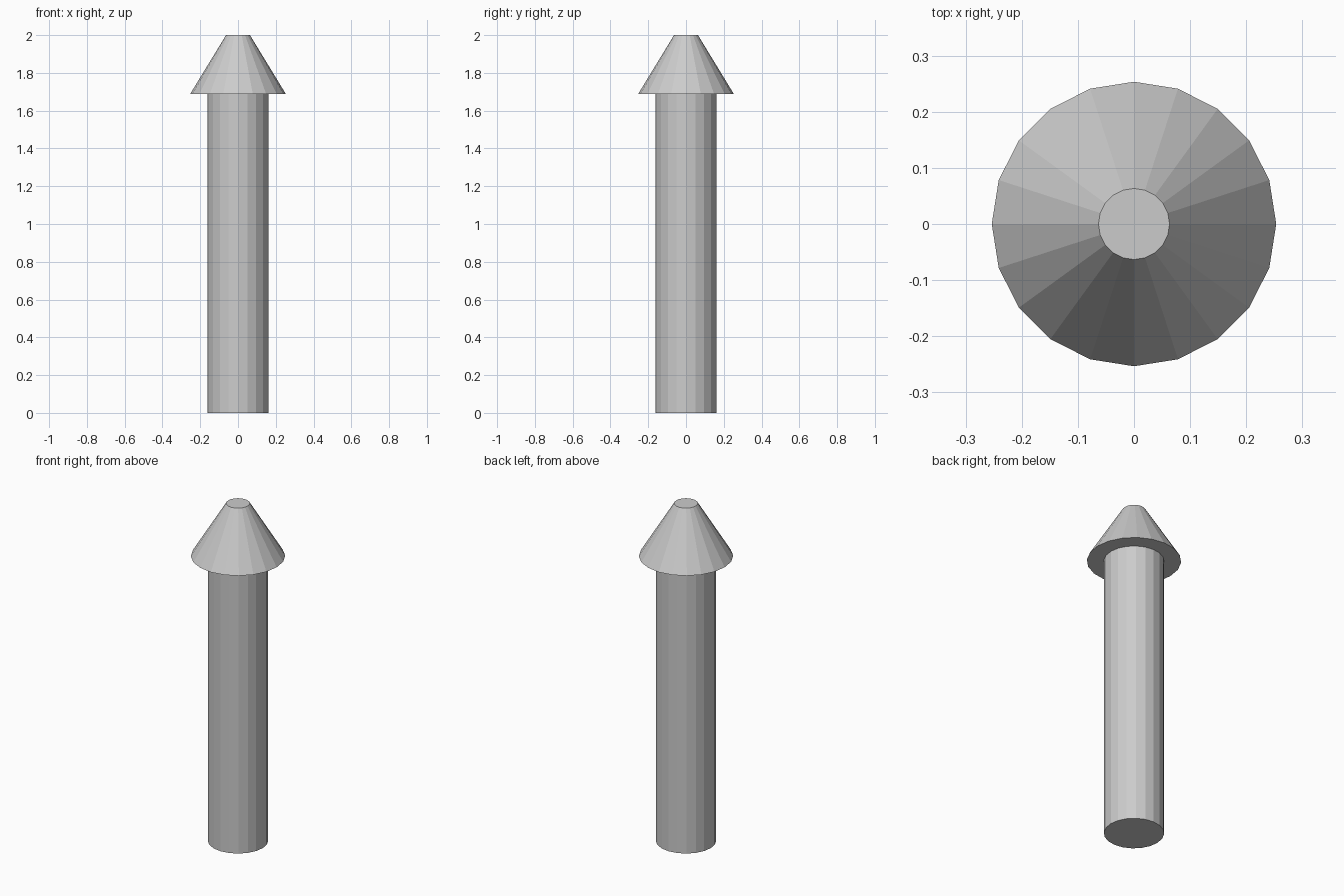
import bpy

if "Cube" in bpy.data.objects:
    bpy.data.objects.remove(bpy.data.objects["Cube"])

SIDES = 20


def frustum(name, r_bottom, r_top, z_bottom, z_top):
    """Closed, flat-faced cylinder or truncated cone standing on the z axis."""
    bpy.ops.mesh.primitive_cone_add(
        vertices=SIDES, radius1=r_bottom, radius2=r_top,
        depth=z_top - z_bottom, location=(0, 0, (z_bottom + z_top) / 2))
    obj = bpy.context.object
    obj.name = name
    return obj


# Straight post
frustum("shaft", 0.162, 0.162, 0.0, 1.688)

# Overhanging truncated cone on top
frustum("cone_cap", 0.2535, 0.0634, 1.688, 2.0)
